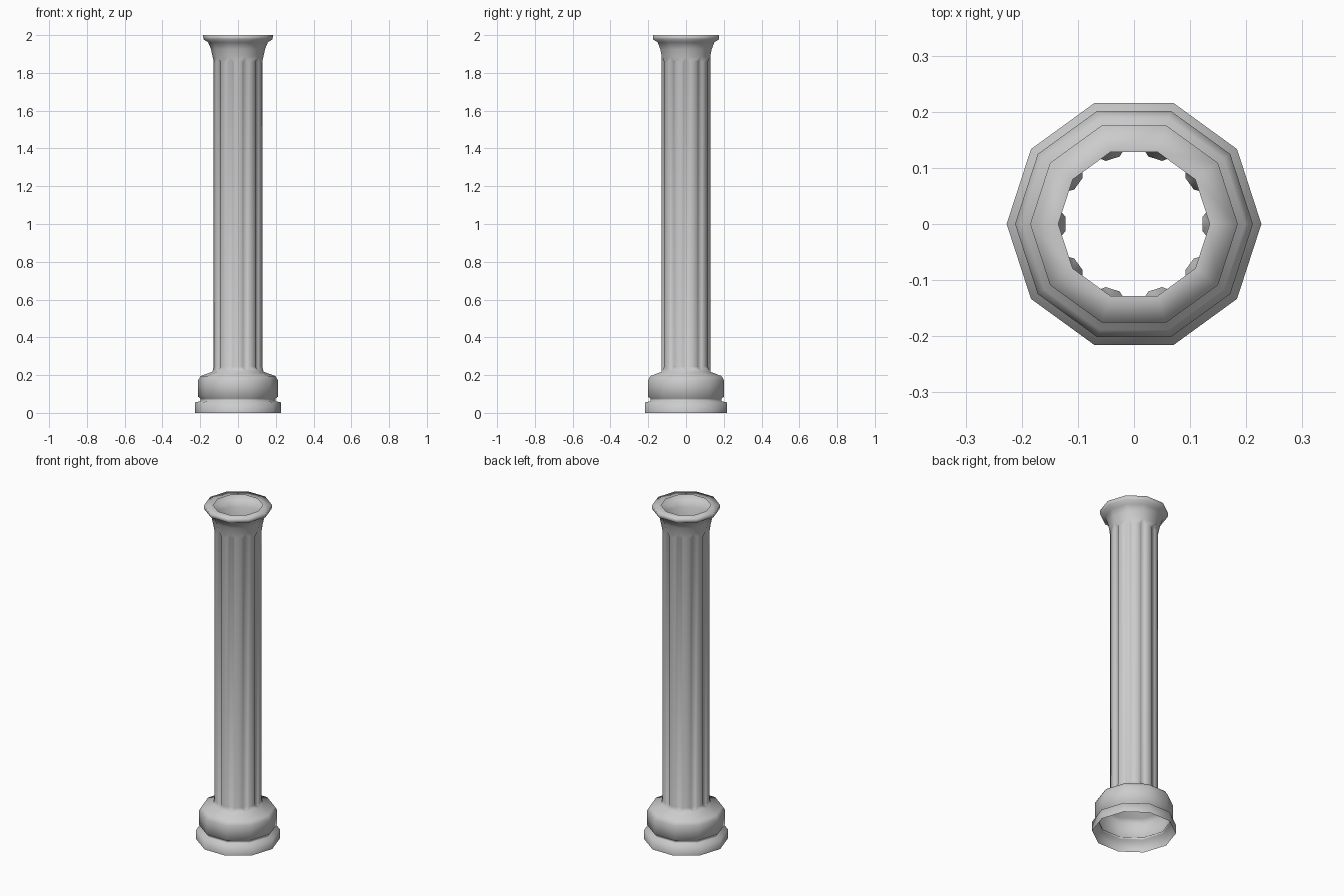
import bpy, bmesh
from math import cos, sin, radians

cube = bpy.data.objects.get("Cube")
if cube:
    bpy.data.objects.remove(cube)

SIDES = 10
STEP = 360 / SIDES

stone = bpy.data.materials.new("grey_stone")
stone.use_nodes = True
grey = (0.6, 0.6, 0.6, 1)
stone.diffuse_color = grey
stone.node_tree.nodes["Principled BSDF"].inputs["Base Color"].default_value = grey

bm = bmesh.new()


def point(radius, angle, z):
    a = radians(angle)
    return bm.verts.new((radius * cos(a), radius * sin(a), z))


def ring(radius, z):
    return [point(radius, k * STEP, z) for k in range(SIDES)]


def lathe(profile):
    """Ten-sided open shell through (radius, z) pairs; returns its rings."""
    rings = [ring(r, z) for r, z in profile]
    for low, high in zip(rings, rings[1:]):
        for k in range(SIDES):
            n = (k + 1) % SIDES
            bm.faces.new((low[k], low[n], high[n], high[k]))
    return rings


def fluted_ring(z):
    """Each corner is cut back: edge, floor, floor, edge."""
    return [[point(r, k * STEP + a, z)
             for r, a in ((0.13, -9), (0.123, -6), (0.123, 6), (0.13, 9))]
            for k in range(SIDES)]


def flute_ends(corners, flutes):
    """Run the flutes out to a point at each plain corner."""
    for k in range(SIDES):
        n = (k + 1) % SIDES
        for a, b in zip(flutes[k], flutes[k][1:]):
            bm.faces.new((a, b, corners[k]))
        bm.faces.new((flutes[k][3], flutes[n][0], corners[n], corners[k]))


# Base: plinth, neck and rounded moulding
base = lathe([(0.227, 0), (0.227, 0.056), (0.198, 0.062), (0.198, 0.076),
              (0.212, 0.086), (0.212, 0.172), (0.198, 0.195), (0.135, 0.218)])

# Capital: flare, lip and flat rim around the open top
capital = lathe([(0.135, 1.888), (0.143, 1.925), (0.158, 1.962),
                 (0.183, 1.977), (0.185, 2.0), (0.135, 2.0)])

# Fluted shaft
bottom, top = fluted_ring(0.245), fluted_ring(1.858)
flute_ends(base[-1], bottom)
flute_ends(capital[0], top)
low, high = sum(bottom, []), sum(top, [])
for i in range(len(low)):
    j = (i + 1) % len(low)
    bm.faces.new((low[i], low[j], high[j], high[i]))

bmesh.ops.recalc_face_normals(bm, faces=bm.faces)
for face in bm.faces:
    face.smooth = True

mesh = bpy.data.meshes.new("fluted_column")
bm.to_mesh(mesh)
bm.free()
mesh.materials.append(stone)
column = bpy.data.objects.new("fluted_column", mesh)
bpy.context.collection.objects.link(column)
